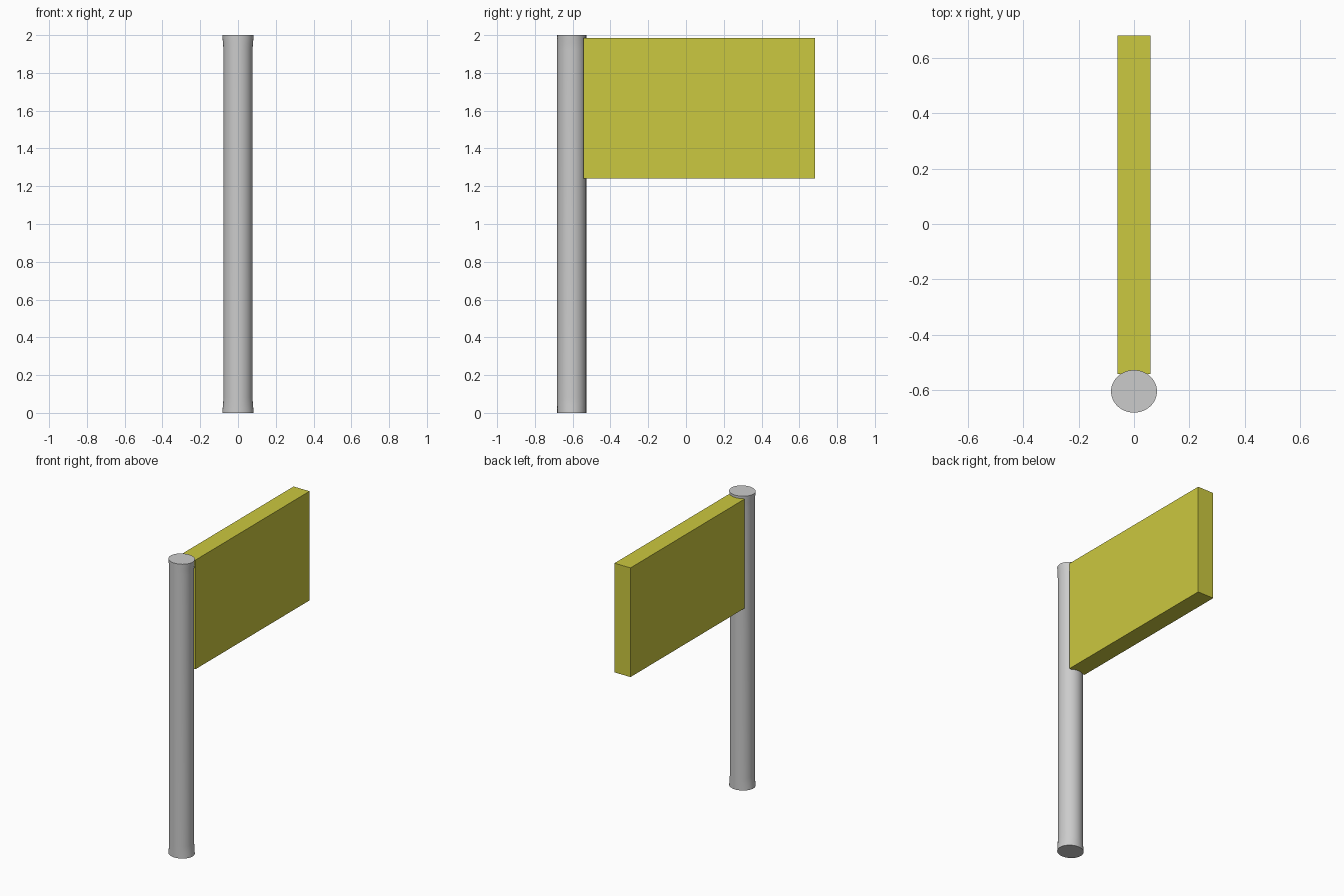
import bpy, bmesh, math

if "Cube" in bpy.data.objects:
    bpy.data.objects.remove(bpy.data.objects["Cube"])

# Pole: stacked rings, flaring slightly sideways at both ends
POLE_Y, RY, SIDES = -0.605, 0.077, 48
profile = [(0.0, 0.083), (0.02, 0.0815), (0.045, 0.079), (0.08, 0.077)]
rings = profile + [(2 - z, r) for z, r in reversed(profile)]

bm = bmesh.new()
loops = []
for z, rx in rings:
    loops.append([bm.verts.new((rx * math.cos(2 * math.pi * i / SIDES),
                                POLE_Y + RY * math.sin(2 * math.pi * i / SIDES), z))
                  for i in range(SIDES)])
for low, high in zip(loops, loops[1:]):
    for i in range(SIDES):
        j = (i + 1) % SIDES
        bm.faces.new((low[i], low[j], high[j], high[i]))
bm.faces.new(loops[0][::-1])
bm.faces.new(loops[-1])
mesh = bpy.data.meshes.new("pole")
bm.to_mesh(mesh)
bm.free()
pole = bpy.data.objects.new("pole", mesh)
bpy.context.collection.objects.link(pole)
bpy.context.view_layer.objects.active = pole
pole.select_set(True)
bpy.ops.object.shade_smooth_by_angle(angle=math.radians(30))

# Flag: flat slab attached to the back of the pole
y0, y1, z0, z1 = -0.543, 0.682, 1.242, 1.984
bpy.ops.mesh.primitive_cube_add(size=1, location=(0, (y0 + y1) / 2, (z0 + z1) / 2))
flag = bpy.context.object
flag.name = "flag"
flag.scale = (0.12, y1 - y0, z1 - z0)
bpy.ops.object.transform_apply(location=False, rotation=False, scale=True)

yellow = bpy.data.materials.new("yellow")
yellow.diffuse_color = (0.6, 0.58, 0.05, 1)
yellow.use_nodes = True
yellow.node_tree.nodes["Principled BSDF"].inputs["Base Color"].default_value = yellow.diffuse_color
flag.data.materials.append(yellow)
